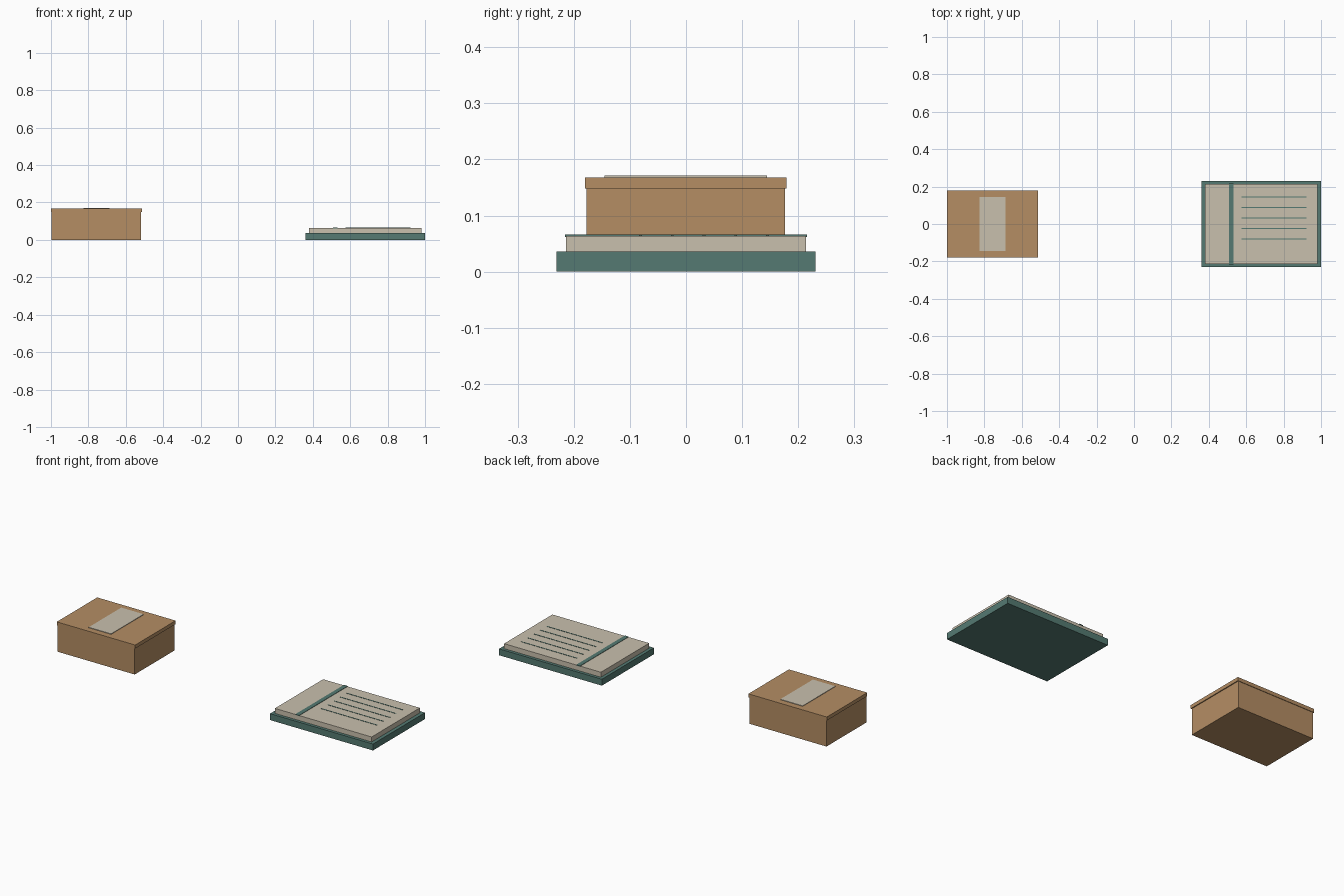
import bpy

cube = bpy.data.objects.get("Cube")
if cube:
    bpy.data.objects.remove(cube, do_unlink=True)


def material(name, r, g, b):
    m = bpy.data.materials.new(name)
    m.use_nodes = True
    m.diffuse_color = (r, g, b, 1)
    m.node_tree.nodes["Principled BSDF"].inputs["Base Color"].default_value = (r, g, b, 1)
    return m


cardboard = material("cardboard", 0.462, 0.27, 0.127)
paper = material("paper", 0.584, 0.527, 0.423)
green = material("muted green", 0.089, 0.195, 0.168)


def block(name, x, y, z, mat):
    """Box spanning the given (low, high) ranges."""
    bpy.ops.mesh.primitive_cube_add(size=1)
    o = bpy.context.object
    o.name = o.data.name = name
    spans = (x, y, z)
    o.location = [(a + b) / 2 for a, b in spans]
    o.scale = [b - a for a, b in spans]
    bpy.ops.object.transform_apply(location=False, rotation=False, scale=True)
    o.data.materials.append(mat)
    return o


# Cardboard box with overhanging lid and paper label
block("box_body", (-0.996, -0.518), (-0.177, 0.176), (0, 0.148), cardboard)
block("box_lid", (-1.0, -0.513), (-0.18, 0.179), (0.148, 0.168), cardboard)
block("box_label", (-0.826, -0.687), (-0.145, 0.144), (0.167, 0.171), paper)

# Notebook: cover, page block and strap
block("notebook_cover", (0.361, 1.0), (-0.231, 0.231), (0, 0.036), green)
block("notebook_pages", (0.379, 0.98), (-0.214, 0.214), (0.036, 0.064), paper)
block("notebook_strap", (0.507, 0.531), (-0.216, 0.216), (0.062, 0.066), green)

# Ruled lines on the page
for i in range(5):
    y = 0.145 - i * 0.0565
    block(f"page_line_{i + 1}", (0.575, 0.922), (y - 0.0025, y + 0.0025), (0.063, 0.0655), green)
